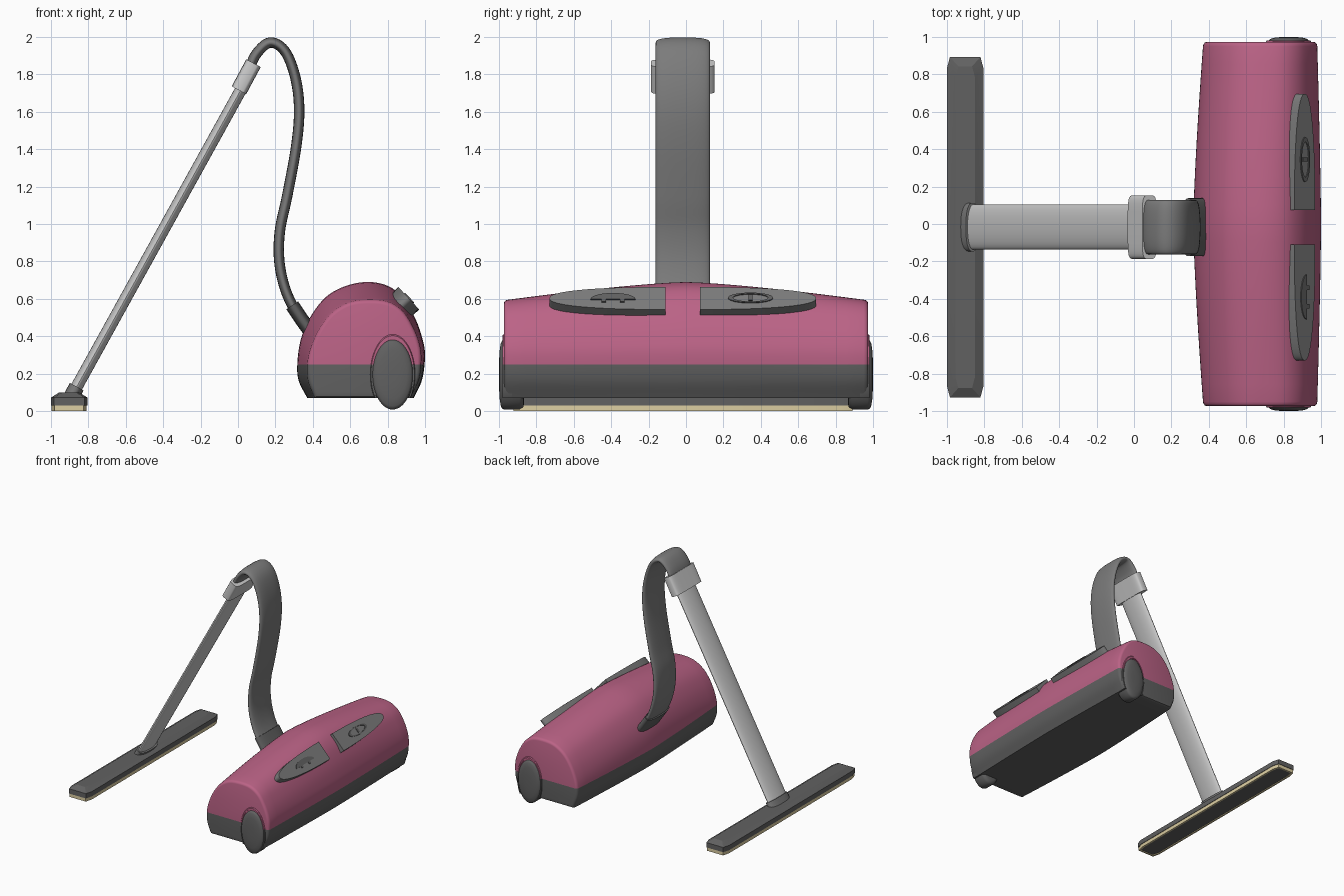
import bpy, bmesh
from math import sin, cos, pi, radians
from mathutils import Vector

if "Cube" in bpy.data.objects:
    bpy.data.objects.remove(bpy.data.objects["Cube"])

YC = -0.017  # centre line of hose, wand, nozzle


def material(name, rgb):
    m = bpy.data.materials.new(name)
    m.diffuse_color = (*rgb, 1)
    m.use_nodes = True
    m.node_tree.nodes["Principled BSDF"].inputs["Base Color"].default_value = m.diffuse_color
    return m


PINK = material("pink_plastic", (0.50, 0.125, 0.24))
CREAM = material("cream_felt", (0.72, 0.62, 0.36))
DARK = material("dark_grey", (0.12, 0.12, 0.12))
GREY = material("mid_grey", (0.2, 0.2, 0.2))


def loft(bm, rings, caps=True):
    vs = [[bm.verts.new(p) for p in r] for r in rings]
    n = len(vs[0])
    for a, b in zip(vs, vs[1:]):
        for i in range(n):
            bm.faces.new((a[i], a[(i + 1) % n], b[(i + 1) % n], b[i]))
    if caps:
        bm.faces.new(vs[0])
        bm.faces.new(vs[-1][::-1])


def finish(bm, name, mat=None, angle=35):
    bmesh.ops.recalc_face_normals(bm, faces=bm.faces)
    me = bpy.data.meshes.new(name)
    bm.to_mesh(me)
    bm.free()
    ob = bpy.data.objects.new(name, me)
    bpy.context.collection.objects.link(ob)
    if mat:
        me.materials.append(mat)
    bpy.ops.object.select_all(action='DESELECT')
    ob.select_set(True)
    bpy.context.view_layer.objects.active = ob
    bpy.ops.object.shade_smooth_by_angle(angle=radians(angle))
    return ob


def make(name, rings, mat=None, caps=True, angle=35):
    bm = bmesh.new()
    loft(bm, rings, caps)
    return finish(bm, name, mat, angle)


def spline(pts, k):
    """Catmull-Rom through 2D points."""
    P = [Vector(p) for p in pts]
    P = [2 * P[0] - P[1]] + P + [2 * P[-1] - P[-2]]
    out = []
    for a, b, c, d in zip(P, P[1:], P[2:], P[3:]):
        for j in range(k):
            t = j / k
            out.append(0.5 * (2 * b + (c - a) * t + (2 * a - 5 * b + 4 * c - d) * t * t
                              + (3 * b - a - 3 * c + d) * t ** 3))
    return out + [P[-2]]


def power(v, e):
    return (1 if v >= 0 else -1) * abs(v) ** e


def sweep(name, path, a, b, e=2.0, n=36, mat=None):
    """Flattened tube along an x-z path; a = half thickness, b = half width."""
    rings = []
    for i, p in enumerate(path):
        t = (path[min(i + 1, len(path) - 1)] - path[max(i - 1, 0)]).normalized()
        ring = []
        for k in range(n):
            u, w = power(cos(2 * pi * k / n), 2 / e) * a, power(sin(2 * pi * k / n), 2 / e) * b
            ring.append((p.x - t.y * u, YC + w, p.y + t.x * u))
        rings.append(ring)
    return make(name, rings, mat)


# Body: middle and end profiles (x, z), blended along y
mid = [(.37, .07), (.325, .16), (.317, .25), (.335, .38), (.385, .5), (.47, .61), (.58, .67), (.70, .69),
       (.81, .665), (.89, .595), (.95, .49), (.985, .39), (1.0, .3), (.985, .17), (.94, .07)]
end = [(.41, .07), (.375, .16), (.37, .25), (.39, .34), (.435, .44), (.5, .525), (.59, .58), (.69, .595),
       (.80, .585), (.88, .535), (.935, .45), (.97, .36), (.98, .28), (.968, .17), (.92, .07)]
mid, end = spline(mid, 5), spline(end, 5)


def section(y, s=1.0):
    t = min(abs(y) / .95, 1) ** 1.35
    c = Vector((.68, .07 + .22))
    return [(c.x + (q.x - c.x) * s, y, max(.07, c.y + (q.y - c.y) * s))
            for q in (m.lerp(n, t) for m, n in zip(mid, end))]


def oval(y, f, rx, rz, n=48):
    return [(.827 + rx * f * cos(2 * pi * k / n), y, .195 + rz * f * sin(2 * pi * k / n)) for k in range(n)]


stations = [(i / 10 * .95, 1) for i in range(11)] + [(.962, .99), (.971, .965), (.974, .93)]
stations = [(-y, s) for y, s in stations[:0:-1]] + stations


def shell(name, mat, upper):
    bm = bmesh.new()
    loft(bm, [section(y, s) for y, s in stations])
    # raised wheel arches
    for sd in (-1, 1):
        loft(bm, [oval(sd * y, f, .12, .215) for y, f in ((.93, 1), (.976, 1), (.982, .97), (.982, .91), (.93, .91))], False)
    bmesh.ops.bisect_plane(bm, geom=bm.verts[:] + bm.edges[:] + bm.faces[:], plane_co=(0, 0, .25),
                           plane_no=(0, 0, 1), clear_inner=upper, clear_outer=not upper)
    if not upper:  # keep arches above the body's underside
        for v in bm.verts:
            v.co.z = max(v.co.z, .07)
        bmesh.ops.dissolve_degenerate(bm, dist=1e-5, edges=bm.edges)
    finish(bm, name, mat)


shell("upper_body", PINK, True)
shell("lower_body", DARK, False)

# Wheels
for sd, nm in ((-1, "front"), (1, "back")):
    prof = ((.865, .8), (.87, .93), (.89, 1), (.97, 1), (.982, .98), (.99, .9), (.996, .7), (1, .35), (1, .05))
    make(nm + "_wheel", [oval(sd * y, f, .108, .187) for y, f in prof], DARK, angle=50)

# Control pads on the sloped rear face
O, T, N = Vector((.913, 0, .603)), Vector((.68, 0, -.733)), Vector((.733, 0, .68))


def on_pad(y, s, h):
    return O + T * s + N * h + Vector((0, y, 0))


def plate(name, outline, h0, h1, mat=GREY):
    return make(name, [[on_pad(y, s, h) for y, s in outline] for h in (h0, h1)], mat)


for sd, nm in ((-1, "front"), (1, "back")):
    arc = [pi * (k / 32 - .5) for k in range(33)]
    plate(nm + "_control_pad",
          [(YC + sd * (.093 + .62 * abs(cos(a)) ** .87), power(sin(a), .87) * .082) for a in arc], -.075, 0)

# Oval push button: ring and bar
ring = [(.12 * cos(2 * pi * k / 32), .036 * sin(2 * pi * k / 32)) for k in range(32)]
make("button_ring", [[on_pad(.345 + y * f, s * f, h) for y, s in ring]
                     for f, h in ((1, -.004), (1, .006), (.78, .006), (.78, -.004))], DARK, False)
plate("button_bar", [(.335, -.02), (.355, -.02), (.355, .02), (.335, .02)], -.004, .006, DARK)

# Half-oval push button with two small feet
plate("half_button", [(-.39 + .12 * cos(pi * k / 20), .012 - .045 * sin(pi * k / 20)) for k in range(21)],
      -.004, .006, DARK)
for y in (-.44, -.34):
    plate("button_foot", [(y - .012, .01), (y + .012, .01), (y + .012, .03), (y - .012, .03)], -.004, .006, DARK)

# Hose, hose socket, wand, collar, wand foot
hose = spline([(.055, 1.81), (.095, 1.905), (.17, 1.97), (.25, 1.925), (.305, 1.79), (.327, 1.62), (.312, 1.42),
               (.263, 1.15), (.225, .97), (.22, .81), (.25, .66), (.31, .53), (.40, .41)], 6)
sweep("hose", hose, .028, .145, 2.6, mat=GREY)
sweep("hose_socket", [Vector(p) for p in ((.29, .565), (.34, .49), (.42, .38))], .038, .155, 2.6, mat=DARK)
sweep("wand", [Vector((-.89, .08)), Vector((.05, 1.78))], .032, .12)
sweep("wand_collar", [Vector((.005, 1.715)), Vector((.083, 1.86))], .044, .17, 5)
sweep("wand_foot", [Vector((-.895, .07)), Vector((-.862, .13))], .042, .13, 2.5, mat=GREY)


# Floor nozzle: chamfered outline, tapered top, felt rim and dark underside
def foot(z, ix=0, iy=0, cx=-.9025, hx=.0975, hy=.91):
    hx, hy, c = hx - ix, hy - iy, min(.016, (hx - ix) * .3)
    q = [(hx, hy - .06), (hx - c, hy)]
    pts = q + [(-x, y) for x, y in q[::-1]] + [(-x, -y) for x, y in q] + [(x, -y) for x, y in q[::-1]]
    return [(cx + x, YC + y, z) for x, y in pts]


make("nozzle", [foot(.03), foot(.072), foot(.1, .045, .05)], DARK, angle=15)
make("nozzle_felt_rim", [foot(.03, .004, .004), foot(0, .004, .004), foot(0, .018, .018), foot(.03, .018, .018)],
     CREAM, False, 15)
make("nozzle_underside", [foot(.035, .017, .017), foot(.006, .017, .017)], DARK, angle=15)
